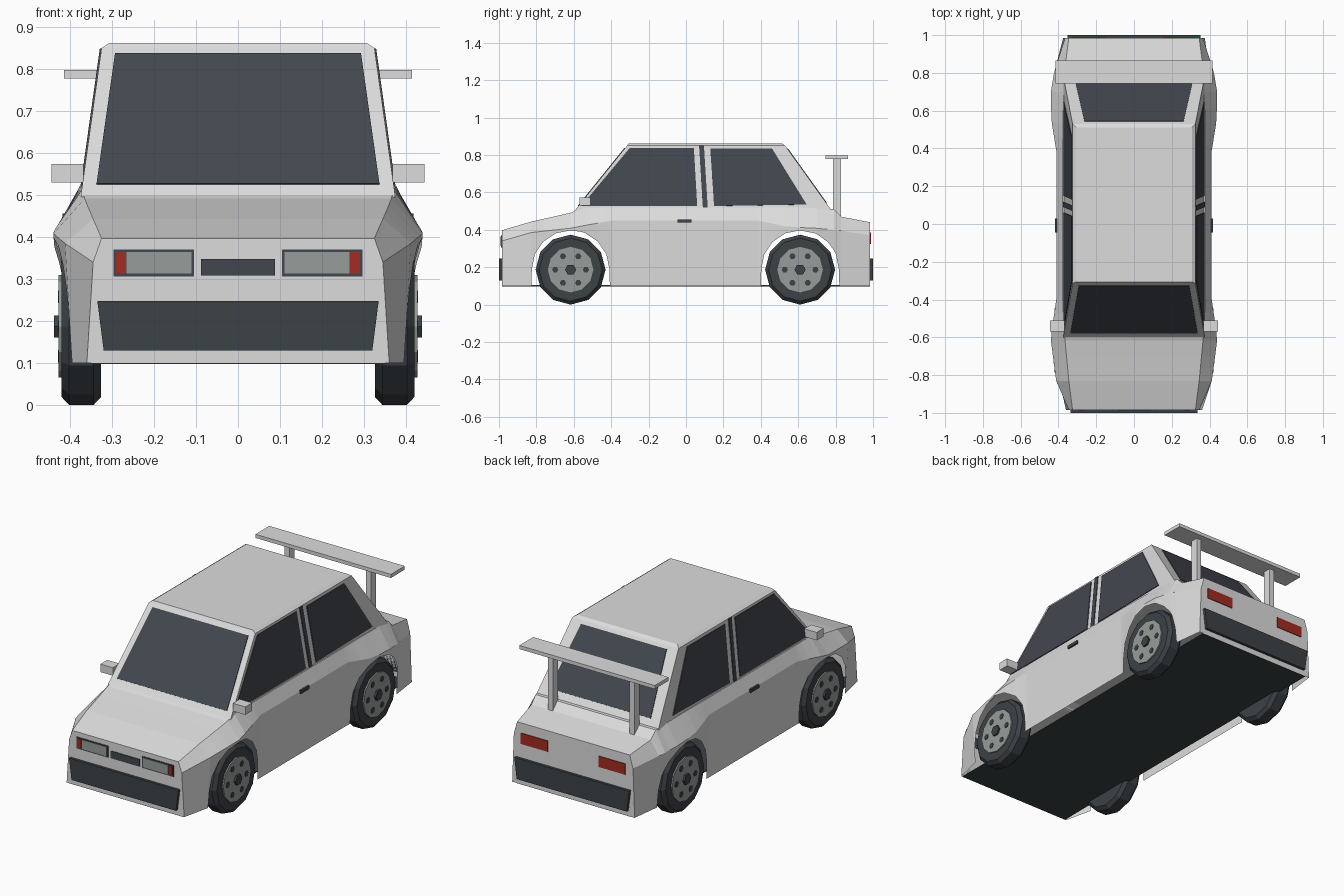
import bpy, bmesh, math
from mathutils import Vector

cube = bpy.data.objects.get("Cube")
if cube:
    bpy.data.objects.remove(cube)


def material(name, rgb):
    m = bpy.data.materials.new(name)
    m.use_nodes = True
    m.diffuse_color = (*rgb, 1)
    node = m.node_tree.nodes["Principled BSDF"]
    node.inputs["Base Color"].default_value = (*rgb, 1)
    node.inputs["Roughness"].default_value = 0.7
    return m


PAINT = material("pale_paint", (0.72, 0.72, 0.72))
GLASS = material("dark_glass", (0.055, 0.063, 0.078))
RUBBER = material("dark_rubber", (0.045, 0.054, 0.062))
METAL = material("grey_metal", (0.31, 0.34, 0.325))
RED = material("red_lamp", (0.36, 0.025, 0.016))
SIDES = (("left", 1), ("right", -1))


def finish(name, bm, mat):
    bmesh.ops.recalc_face_normals(bm, faces=bm.faces)
    me = bpy.data.meshes.new(name)
    bm.to_mesh(me)
    bm.free()
    me.materials.append(mat)
    ob = bpy.data.objects.new(name, me)
    bpy.context.collection.objects.link(ob)
    return ob


def panel(name, pts, offset, mat):
    """Solid plate: an outline swept along an offset."""
    bm = bmesh.new()
    off = Vector(offset)
    a = [bm.verts.new(p) for p in pts]
    b = [bm.verts.new(Vector(p) + off) for p in pts]
    bm.faces.new(a)
    bm.faces.new(b[::-1])
    for i in range(len(a)):
        j = (i + 1) % len(a)
        bm.faces.new((a[i], b[i], b[j], a[j]))
    return finish(name, bm, mat)


def box(name, x, y, z, mat):
    pts = [(x[0], y[0], z[0]), (x[1], y[0], z[0]), (x[1], y[0], z[1]), (x[0], y[0], z[1])]
    return panel(name, pts, (0, y[1] - y[0], 0), mat)


def disc(name, x, y, z, r, depth, n, mat, sx, bevel=0):
    """Prism along x, from x outwards by depth."""
    pts = [(sx * x, y + r * math.cos(2 * math.pi * i / n), z + r * math.sin(2 * math.pi * i / n))
           for i in range(n)]
    ob = panel(name, pts, (sx * depth, 0, 0), mat)
    if bevel:
        mod = ob.modifiers.new("rounded_edge", "BEVEL")
        mod.width, mod.segments, mod.limit_method = bevel, 1, "ANGLE"
        mod.angle_limit = math.radians(45)
    return ob


# Body shell: y, top x, top z, shoulder x, shoulder z, bottom x
KEYS = [(-.985, .325, .397, .345, .34, .36),
        (-.83, .345, .443, .412, .385, .395),
        (-.62, .365, .49, .44, .408, .415),
        (-.56, .37, .515, .435, .42, .412),
        (-.39, .378, .52, .41, .45, .405),
        (.38, .378, .52, .41, .45, .405),
        (.55, .376, .52, .438, .415, .417),
        (.70, .372, .515, .44, .408, .415),
        (.79, .368, .51, .425, .40, .40),
        (.83, .365, .47, .415, .395, .395),
        (.985, .345, .44, .365, .37, .375)]
AXLES, ARCH_Z, ARCH_R, FLOOR_Z = (-.617, .61), .19, .207, .1


def section(y):
    for a, b in zip(KEYS, KEYS[1:]):
        if y <= b[0]:
            t = (y - a[0]) / (b[0] - a[0])
            return [p + (q - p) * t for p, q in zip(a, b)]


def bottom_z(y):
    for c in AXLES:
        if abs(y - c) <= ARCH_R:
            return ARCH_Z + math.sqrt(max(0, ARCH_R ** 2 - (y - c) ** 2))
    return FLOOR_Z


ys = {k[0] for k in KEYS if all(abs(k[0] - c) > ARCH_R for c in AXLES)}
ys |= {k[0] for k in KEYS if k[0] in (-.56, .70, .79)}
for c in AXLES:
    ys |= {c - ARCH_R * math.cos(math.pi * i / 8) * .9999 for i in range(9)}
    ys |= {c - ARCH_R - .003, c + ARCH_R + .003}

bm = bmesh.new()
rows = []
for y in sorted(ys):
    _, xt, zt, xs, zs, xb = section(y)
    zb = bottom_z(y)
    xl = xs + (xb - xs) * (zs - zb) / (zs - FLOOR_Z)
    half = [(xl, zb), (xs, zs), (xt, zt)]
    ring = half + [(-x, z) for x, z in reversed(half)]
    rows.append([bm.verts.new((x, y, z)) for x, z in ring])
for a, b in zip(rows, rows[1:]):
    for i in range(5):
        bm.faces.new((a[i], a[i + 1], b[i + 1], b[i]))
bm.faces.new(rows[0])
bm.faces.new(rows[-1])
finish("body_shell", bm, PAINT)
box("floor", (-.35, .35), (-.983, .983), (.098, .104), RUBBER)

# Cabin: base ring, eaves ring and raised roof
BASE_Z, EAVE_Z = .515, .85
SLOPE = EAVE_Z - BASE_Z


def side_x(z):
    return .372 - (z - BASE_Z) / SLOPE * .047


def front_y(z):
    return -.585 + (z - BASE_Z) / SLOPE * .27


def rear_y(z):
    return .77 - (z - BASE_Z) / SLOPE * .24


bm = bmesh.new()
rings = []
for z, inset in ((.495, 0), (EAVE_Z, 0), (.862, .018)):
    zz = min(z, EAVE_Z)
    x, f, r = side_x(zz) - inset, front_y(zz) + inset * .5, rear_y(zz) - inset
    rings.append([bm.verts.new(p) for p in ((x, f, z), (x, r, z), (-x, r, z), (-x, f, z))])
for a, b in zip(rings, rings[1:]):
    for i in range(4):
        j = (i + 1) % 4
        bm.faces.new((a[i], a[j], b[j], b[i]))
bm.faces.new(rings[-1])
finish("cabin", bm, PAINT)

# Windscreen and rear window
panel("windscreen", [(x, front_y(z), z) for x, z in
                     ((-.337, .525), (.337, .525), (.293, .836), (-.293, .836))],
      (0, -.003, .002), GLASS)
panel("rear_window", [(x, rear_y(z), z) for x, z in
                      ((-.31, .543), (.31, .543), (.262, .834), (-.262, .834))],
      (0, .003, .002), GLASS)

SIDE_GLASS = {"front_side_window": ((-.56, .527), (.06, .527), (.042, .838), (-.30, .838)),
              "pillar_trim": ((.09, .52), (.116, .52), (.096, .849), (.07, .849)),
              "rear_side_window": ((.15, .527), (.645, .535), (.46, .834), (.13, .834))}
for side, sx in SIDES:
    for name, outline in SIDE_GLASS.items():
        panel(f"{side}_{name}", [(sx * side_x(z), y, z) for y, z in outline],
              (sx * .004, 0, .0005), GLASS)

# Bumpers and grille
for name, y, d, w in (("front_bumper", -.985, -.015, .335), ("rear_bumper", .985, .015, .352)):
    panel(name, [(-w + .015, y, .13), (w - .015, y, .13), (w, y, .247), (-w, y, .247)],
          (0, d, 0), RUBBER)
box("grille", (-.088, .088), (-.989, -.984), (.308, .348), GLASS)

for side, sx in SIDES:
    # Lamps
    def lamp(name, x0, x1, z0, z1, y0, y1, mat):
        box(f"{side}_{name}", (sx * x0, sx * x1), (y0, y1), (z0, z1), mat)

    lamp("headlamp_frame", .105, .297, .306, .37, -.988, -.984, GLASS)
    lamp("headlamp_lens", .111, .265, .313, .364, -.991, -.987, METAL)
    lamp("indicator", .267, .291, .313, .364, -.991, -.987, RED)
    lamp("tail_lamp", .155, .32, .325, .385, .984, .989, RED)
    # Mirrors, door handles and wing struts
    lamp("mirror", .368, .444, .53, .574, -.57, -.51, PAINT)
    lamp("door_handle", .404, .418, .438, .456, -.045, .03, RUBBER)
    lamp("wing_strut", .235, .265, .45, .785, .785, .83, PAINT)
    # Wheels
    for end, y in zip(("front", "rear"), AXLES):
        tag, z = f"{side}_{end}", .187
        disc(tag + "_tyre", .326, y, z, .187, .094, 12, RUBBER, sx, .018)
        disc(tag + "_rim", .41, y, z, .122, .017, 12, METAL, sx)
        disc(tag + "_hub", .42, y, z, .03, .018, 6, RUBBER, sx)
        for i in range(6):
            a = math.pi * i / 3
            disc(f"{tag}_rim_hole_{i + 1}", .424, y + .082 * math.cos(a),
                 z + .082 * math.sin(a), .017, .005, 6, RUBBER, sx)

box("rear_wing", (-.415, .415), (.745, .866), (.778, .798), PAINT)
